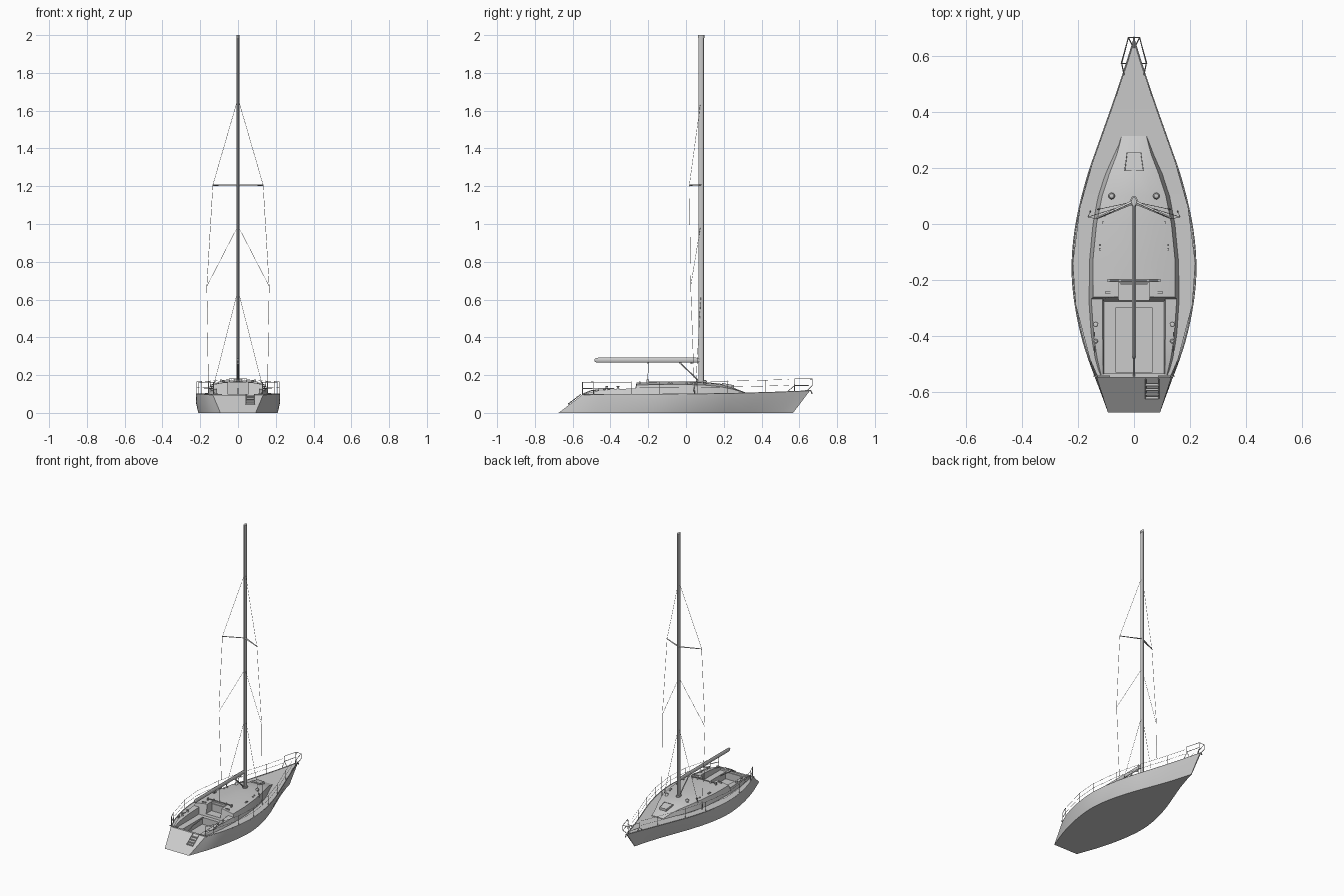
import bpy, bmesh, math
from mathutils import Vector

if "Cube" in bpy.data.objects:
    bpy.data.objects.remove(bpy.data.objects["Cube"])


def crom(pts, n):
    """Smooth curve through control points, n samples."""
    P = [Vector(p) for p in pts]
    P = [2 * P[0] - P[1]] + P + [2 * P[-1] - P[-2]]
    out = []
    for k in range(n):
        t = k / (n - 1) * (len(pts) - 1)
        i = min(int(t), len(pts) - 2)
        f = t - i
        a, b, c, d = P[i:i + 4]
        out.append(0.5 * (2 * b + (c - a) * f + (2 * a - 5 * b + 4 * c - d) * f * f
                          + (3 * b - a - 3 * c + d) * f ** 3))
    return out


def loft(name, rings):
    bm = bmesh.new()
    rows = [[bm.verts.new(p) for p in r] for r in rings]
    n = len(rows[0])
    for a, b in zip(rows, rows[1:]):
        for i in range(n):
            j = (i + 1) % n
            bm.faces.new((a[i], a[j], b[j], b[i]))
    bm.faces.new(rows[0])
    bm.faces.new(rows[-1])
    bmesh.ops.recalc_face_normals(bm, faces=bm.faces)
    me = bpy.data.meshes.new(name)
    bm.to_mesh(me)
    bm.free()
    ob = bpy.data.objects.new(name, me)
    bpy.context.collection.objects.link(ob)
    return ob


def box(name, lo, hi):
    return loft(name, [[(lo[0], lo[1], z), (hi[0], lo[1], z), (hi[0], hi[1], z), (lo[0], hi[1], z)]
                       for z in (lo[2], hi[2])])


def cut(ob, cutter):
    cutter.hide_render = True
    m = ob.modifiers.new("cut", 'BOOLEAN')
    m.operation, m.solver, m.object = 'DIFFERENCE', 'EXACT', cutter
    bpy.context.view_layer.objects.active = ob
    bpy.ops.object.modifier_apply(modifier=m.name)
    bpy.data.objects.remove(cutter)


def tubes(name, paths, r, mirror=False):
    cu = bpy.data.curves.new(name, 'CURVE')
    cu.dimensions, cu.bevel_depth, cu.bevel_resolution, cu.use_fill_caps = '3D', r, 1, True
    if mirror:
        paths = paths + [[(-p[0], p[1], p[2]) for p in path] for path in paths]
    for path in paths:
        s = cu.splines.new('POLY')
        s.points.add(len(path) - 1)
        for q, p in zip(s.points, path):
            q.co = (*p, 1)
    ob = bpy.data.objects.new(name, cu)
    bpy.context.collection.objects.link(ob)
    bpy.ops.object.select_all(action='DESELECT')
    ob.select_set(True)
    bpy.context.view_layer.objects.active = ob
    bpy.ops.object.convert(target='MESH')


def turned(name, profile, loc, sx=1, sy=1, n=16):
    """Lathe (radius, z) profile about a vertical axis."""
    return loft(name, [[(loc[0] + r * sx * math.cos(i * math.tau / n),
                         loc[1] + r * sy * math.sin(i * math.tau / n), loc[2] + z)
                        for i in range(n)] for r, z in profile])


# Hull: sheer line and waterline, (half width, y, z) from stern to bow
N = 41
sheer = crom([(.133, -.55, .095), (.178, -.44, .096), (.212, -.29, .097), (.223, -.15, .098),
              (.209, 0, .099), (.171, .16, .101), (.123, .3, .104), (.07, .45, .108),
              (.027, .58, .113), (.004, .655, .116)], N)
foot = crom([(.093, -.675, 0), (.155, -.5, 0), (.195, -.33, 0), (.21, -.17, 0),
             (.193, -.02, 0), (.152, .13, 0), (.104, .26, 0), (.055, .39, 0),
             (.02, .5, 0), (.002, .567, 0)], N)
rings = []
for k, (s, f) in enumerate(zip(sheer, foot)):
    bulge = .006 * math.sin(math.pi * k / (N - 1))
    mid = s.lerp(f, .5) + Vector((bulge, 0, 0))
    half = [s, mid, f]
    rings.append(half + [Vector((-p.x, p.y, p.z)) for p in reversed(half)])
hull = loft("hull", rings)
# Cockpit seats and footwell
cut(hull, box("seat_cutter", (-.11, -.535, .083), (.11, -.24, .2)))
cut(hull, box("footwell_cutter", (-.066, -.53, .035), (.066, -.3, .2)))


def rail_at(y):
    for a, b in zip(sheer, sheer[1:]):
        if a.y <= y <= b.y:
            return a.lerp(b, (y - a.y) / (b.y - a.y))
    return sheer[0] if y < 0 else sheer[-1]


tubes("toe_rail", [[(p.x - .002, p.y, p.z + .001) for p in sheer]], .0025, True)

# Coachroof: (y, base half width, top half width, edge height)
roof = []
for y, wb, wt, z in [(-.262, .165, .146, .148), (-.13, .162, .147, .15), (0, .15, .134, .15),
                     (.1, .132, .114, .147), (.18, .107, .088, .139), (.25, .077, .061, .125),
                     (.315, .048, .044, .107)]:
    c = .016 if y < .2 else .008 if y < .3 else .001
    aft = -.015 if y < -.25 else 0
    half = [(wb, y + aft, .085), (wt, y, z), (wt * .55, y, z + c * .75)]
    roof.append(half + [(0, y, z + c)] + [(-a, b, d) for a, b, d in reversed(half)])
cabin = loft("coachroof", roof)
cut(cabin, box("companionway_cutter", (-.055, -.3, .1), (.055, -.21, .3)))
box("washboard", (-.048, -.216, .1), (.048, -.211, .15))

# Cockpit coamings, helm line and cleats
for s in (-1, 1):
    loft("coaming", [[(s * a, y, .085), (s * b, y, z), (s * c, y, z), (s * d, y, .085)]
                     for y, a, b, c, d, z in [(-.268, .108, .112, .153, .165, .13),
                                              (-.4, .108, .112, .144, .156, .124),
                                              (-.48, .108, .111, .132, .143, .116),
                                              (-.54, .108, .11, .118, .126, .099)]])
    # Winches
    for y, r in ((-.36, .009), (-.42, .008)):
        turned("winch", [(r, 0), (r * .7, .008), (r * .7, .014), (r, .018), (r * .5, .021)],
               (s * .137, y, .122))
    # Deck vents
    turned("cowl_vent", [(.009, 0), (.009, .006), (.006, .01), (.012, .014), (.008, .022), (.003, .024)],
           (s * .08, .1, .15), n=12)
    # Roof hardware
    for x, y in ((.11, .005), (.105, .03), (.122, -.075), (.122, -.09)):
        box("deck_block", (s * x - .004, y - .004, .148), (s * x + .004, y + .004, .16))
    box("clutch", (s * .09 - .014, -.248, .155), (s * .09 + .014, -.241, .165))
    for y in (-.39, -.45):
        box("jam_cleat", (s * .142 - .002, y - .012, .115), (s * .142 + .002, y + .012, .13))
    box("stern_cleat", (s * .115 - .03, -.547, .095), (s * .115 + .03, -.543, .101))
    # Upper spreaders
    loft("spreader", [[(s * x, y - h, z), (s * x, y, z + .003), (s * x, y + h, z), (s * x, y, z - .003)]
                      for x, y, h, z in [(.004, .078, .008, 1.207), (.135, .02, .004, 1.205)]])

# Foredeck hatch
hz = lambda y: .155 - (y - .18) * .19
loft("foredeck_hatch", [[(-w, y, hz(y) - .02), (w, y, hz(y) - .02), (w, y, hz(y) + .004), (-w, y, hz(y) + .004)]
                        for y, w in ((.19, .035), (.255, .026))])
tubes("hatch_frame", [[(-.033, .192, hz(.192) + .004), (.033, .192, hz(.192) + .004), (.025, .253, hz(.253) + .004),
                       (-.025, .253, hz(.253) + .004), (-.033, .192, hz(.192) + .004)]], .0015)

# Mainsheet traveller
tubes("traveller", [[(-.093, -.202, .17), (.093, -.202, .17)]], .003)
for x in (-.09, -.05, .05, .09):
    box("traveller_foot", (x - .004, -.208, .148), (x + .004, -.196, .176))
tubes("mainsheet", [[(0, -.202, .17), (0, -.2, .265)]], .0015)

# Mast and masthead
turned("mast", [(1, .155), (1, 1.985)], (0, .08, 0), .007, .0145)
turned("masthead", [(1, 1.985), (1, 2.0)], (0, .08, 0), .009, .017)
turned("mast_step", [(1, .155), (1, .172)], (0, .08, 0), .013, .021)

# Boom with rounded aft end
loft("boom", [[(.008 * k * math.cos(a), y, .279 + .0135 * k * math.sin(a))
               for a in [i * math.tau / 14 for i in range(14)]]
              for y, k in ((.068, .8), (.055, 1), (-.465, 1), (-.478, .8), (-.484, .4))])
tubes("boom_vang", [[(0, .062, .175), (0, -.035, .268)]], .004)
for y in (-.03, .03, -.2):
    box("boom_fitting", (-.004, y - .005, .258), (.004, y + .005, .268))
tubes("tiller", [[(0, -.545, .1), (0, -.5, .118), (0, -.38, .13)]], .0035)

# Standing rigging
tubes("shrouds", [[(0, .08, 1.665), (.133, .018, 1.207), (.165, .025, .67), (.156, .045, .1)],
                  [(0, .077, .99), (.165, .025, .67)],
                  [(0, .08, .65), (.13, .052, .14)]], .001, True)
tubes("chainplates", [[(.156, .045, .1), (.157, .042, .135)], [(.13, .052, .14), (.122, .055, .17)]], .003, True)

# Stanchions and lifelines
ys = (-.49, -.29, -.14, .06, .22, .42, .545)
posts = [rail_at(y) - Vector((.004, 0, 0)) for y in ys]
up = lambda p, h: (p.x, p.y, p.z + h)
tubes("stanchions", [[up(p, 0), up(p, .068)] for p in posts[1:6]], .0016, True)
tubes("lifelines", [[up(p, h) for p in posts] for h in (.035, .066)], .0009, True)

# Bow pulpit
tubes("pulpit", [[(.036, .535, .111), (.044, .575, .145), (.046, .575, .18), (.02, .668, .18),
                  (-.02, .668, .18), (-.046, .575, .18), (-.044, .575, .145), (-.036, .535, .111)],
                 [(.044, .575, .145), (.02, .668, .145), (.02, .668, .18)],
                 [(-.044, .575, .145), (-.02, .668, .145), (-.02, .668, .18)],
                 [(.026, .575, .112), (.046, .575, .15)], [(-.026, .575, .112), (-.046, .575, .15)],
                 [(.006, .64, .115), (.02, .668, .145)], [(-.006, .64, .115), (-.02, .668, .145)]], .002)
# Bow roller
tubes("bow_roller", [[(0, .63, .117), (0, .66, .118), (0, .668, .1)]], .004)

# Stern pushpits
a, b = posts[0], rail_at(-.548) - Vector((.004, 0, 0))
tubes("pushpit", [[up(a, 0), up(a, .068), up(b, .068), up(b, 0)], [up(a, .034), up(b, .034)]], .002, True)

# Boarding ladder on the transom
tz = lambda y: .095 + (y + .55) * .76 + .008
tubes("ladder_rails", [[(x, -.555, tz(-.555)), (x, -.625, tz(-.625))] for x in (.042, .088)], .0025)
for y in (-.575, -.592, -.608, -.622):
    box("ladder_step", (.042, y - .004, tz(y) - .003), (.088, y + .004, tz(y) + .003))

# Smooth shading with crisp edges
for ob in bpy.context.scene.objects:
    ob.select_set(ob.type == 'MESH')
bpy.context.view_layer.objects.active = hull
bpy.ops.object.shade_smooth_by_angle(angle=math.radians(25))
